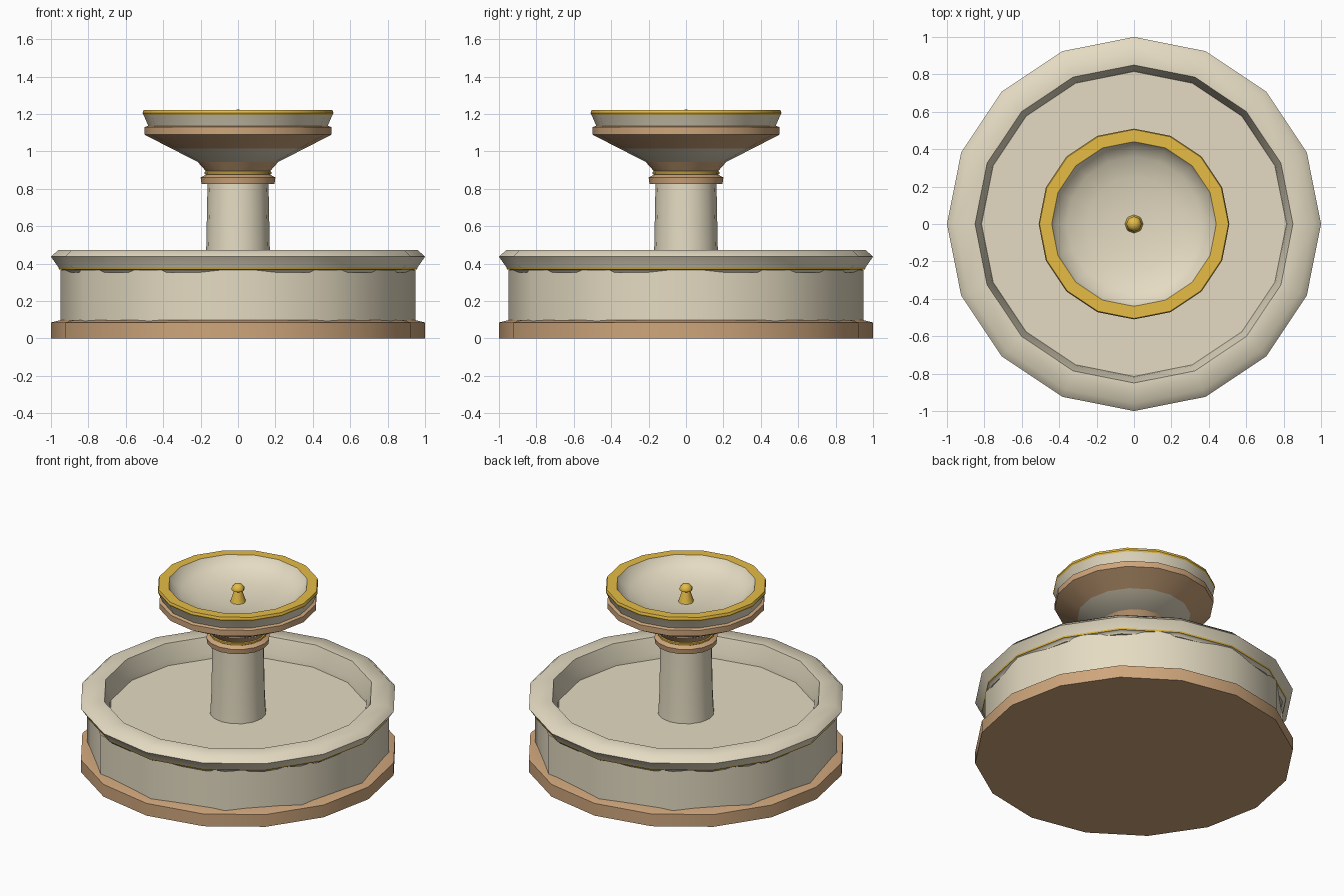
import bpy
import bmesh
import math

cube = bpy.data.objects.get("Cube")
if cube:
    bpy.data.objects.remove(cube)


def make_material(name, color):
    mat = bpy.data.materials.new(name)
    mat.use_nodes = True
    mat.diffuse_color = (*color, 1)
    mat.node_tree.nodes["Principled BSDF"].inputs["Base Color"].default_value = (*color, 1)
    return mat


STONE = make_material("cream stone", (0.78, 0.71, 0.54))
TAN = make_material("tan stone", (0.62, 0.38, 0.20))
GOLD = make_material("gold trim", (0.79, 0.50, 0.06))


def lathe(name, sides, profile, material, bands=(), smooth=35):
    """Spin (radius, height) points round z; bands lists the profile segments in gold."""
    bm = bmesh.new()
    rings = []
    for r, z in profile:
        if r == 0:
            rings.append([bm.verts.new((0, 0, z))] * sides)
        else:
            angles = [math.tau * i / sides for i in range(sides)]
            rings.append([bm.verts.new((r * math.cos(a), r * math.sin(a), z)) for a in angles])
    for k, (low, high) in enumerate(zip(rings, rings[1:])):
        for i in range(sides):
            j = (i + 1) % sides
            corners = list(dict.fromkeys((low[i], low[j], high[j], high[i])))
            bm.faces.new(corners).material_index = int(k in bands)
    bmesh.ops.recalc_face_normals(bm, faces=bm.faces)
    mesh = bpy.data.meshes.new(name)
    bm.to_mesh(mesh)
    bm.free()
    mesh.materials.append(material)
    if bands:
        mesh.materials.append(GOLD)
    obj = bpy.data.objects.new(name, mesh)
    bpy.context.collection.objects.link(obj)
    bpy.ops.object.select_all(action="DESELECT")
    obj.select_set(True)
    bpy.context.view_layer.objects.active = obj
    bpy.ops.object.shade_smooth_by_angle(angle=math.radians(smooth))


# Lower pool
lathe("base_plinth", 16, [(0, 0), (1, 0), (1, 0.085), (0.94, 0.1), (0, 0.1)], TAN)
lathe("basin_wall", 12, [(0.95, 0.09), (0.95, 0.365)], STONE)
lathe("basin_rim", 16, [
    (0.815, 0.335), (0.82, 0.37), (0.85, 0.474), (0.96, 0.474), (1, 0.437),
    (0.96, 0.38), (0.957, 0.37), (0.945, 0.368), (0.935, 0.352), (0.82, 0.352),
], STONE, bands=[5], smooth=50)
lathe("pool_floor", 16, [(0.82, 0.335), (0, 0.335)], STONE)

# Column and its collar
lathe("column", 16, [(0.178, 0.32), (0.17, 0.48), (0.163, 0.83)], STONE)
lathe("column_collar", 16, [
    (0, 0.825), (0.195, 0.825), (0.2, 0.86), (0.172, 0.876), (0.178, 0.88),
    (0.178, 0.891), (0.172, 0.895), (0.215, 0.943), (0, 0.943),
], TAN, bands=[3, 4, 5])

# Upper dish
lathe("dish_bottom", 16, [(0, 0.943), (0.213, 0.943), (0.355, 1.015)], STONE)
lathe("dish_underside", 16, [(0.355, 1.015), (0.5, 1.09), (0.5, 1.13), (0.48, 1.137)], TAN)
lathe("dish_bowl", 16, [
    (0.48, 1.137), (0.505, 1.195), (0.51, 1.205), (0.505, 1.222), (0.44, 1.222),
    (0.42, 1.19), (0.36, 1.15), (0.25, 1.12), (0.12, 1.104), (0, 1.1),
], STONE, bands=[1, 2, 3])

# Spout in the dish
lathe("spout_finial", 8, [
    (0.05, 1.1), (0.027, 1.175), (0.041, 1.183), (0.041, 1.198),
    (0.025, 1.218), (0, 1.225),
], GOLD, smooth=55)
